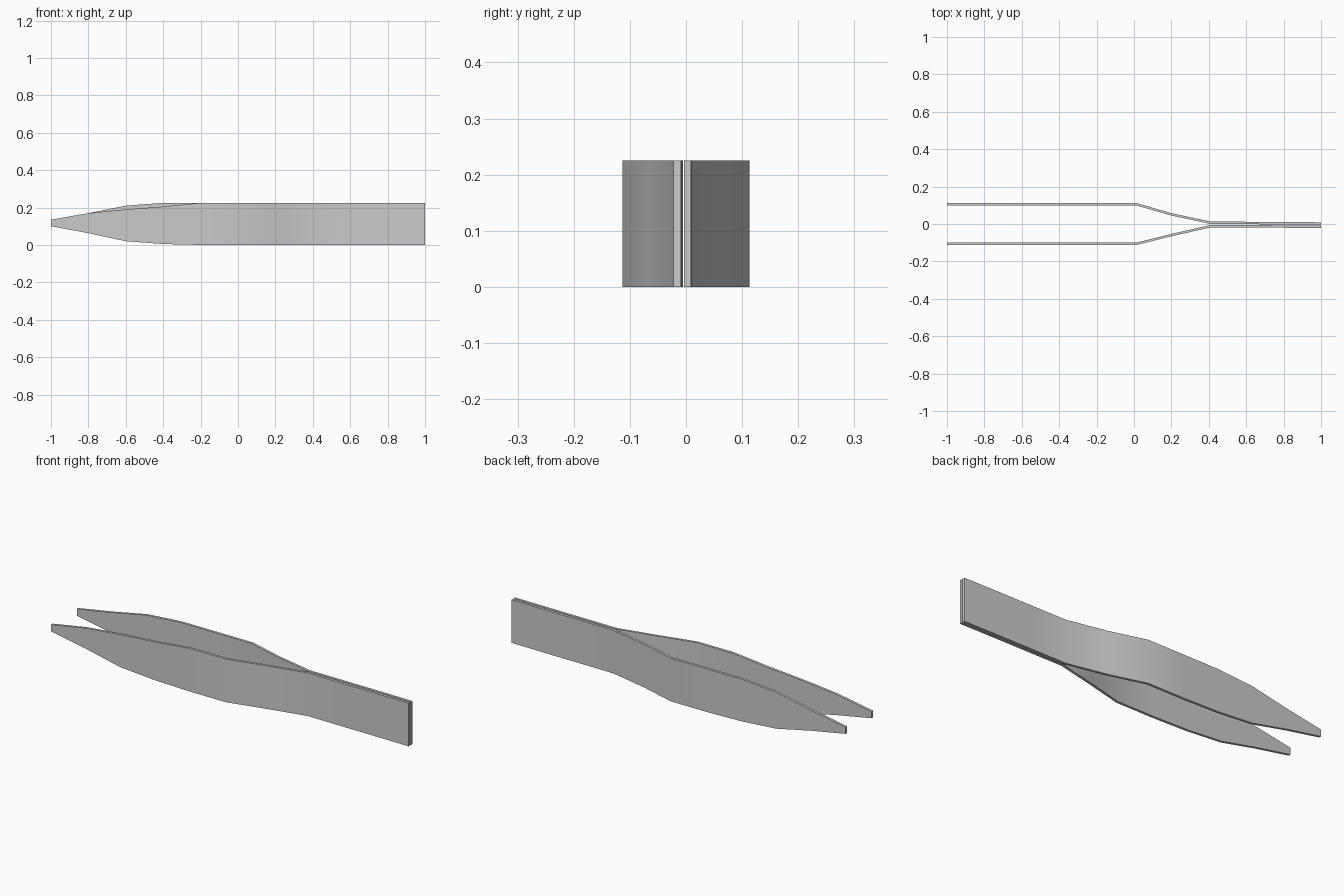
import bpy, bmesh

if "Cube" in bpy.data.objects:
    bpy.data.objects.remove(bpy.data.objects["Cube"])

THICK = 0.013

# Side outline shared by both arms: x, bottom z, top z
OUTLINE = [(-1.0, 0.10, 0.135), (-0.8, 0.063, 0.17), (-0.6, 0.02, 0.21),
           (-0.4, 0.005, 0.225), (-0.2, 0.0, 0.225), (0.01, 0.0, 0.225),
           (0.2, 0.0, 0.225), (0.41, 0.0, 0.225), (0.6, 0.0, 0.225),
           (0.8, 0.0, 0.225), (1.0, 0.0, 0.225)]


def arm(name, side, bend, top_trim):
    """Sheet-metal arm: a rectangular section swept through the stations."""
    bm = bmesh.new()
    rings = []
    for i, (x, z0, z1) in enumerate(OUTLINE):
        outer = side * (0.113 if i < 6 else bend[i - 6])
        inner = outer - side * THICK
        z1 -= top_trim.get(i, 0)
        rings.append([bm.verts.new(p) for p in
                      ((x, outer, z0), (x, outer, z1), (x, inner, z1), (x, inner, z0))])
    for a, b in zip(rings, rings[1:]):
        for k in range(4):
            n = (k + 1) % 4
            bm.faces.new((a[k], a[n], b[n], b[k]))
    bm.faces.new(rings[0])
    bm.faces.new(rings[-1])
    bmesh.ops.recalc_face_normals(bm, faces=bm.faces)
    mesh = bpy.data.meshes.new(name)
    bm.to_mesh(mesh)
    bm.free()
    ob = bpy.data.objects.new(name, mesh)
    bpy.context.collection.objects.link(ob)
    bpy.ops.object.select_all(action='DESELECT')
    ob.select_set(True)
    bpy.context.view_layer.objects.active = ob
    bpy.ops.object.shade_smooth_by_angle(angle=0.6)


# Rear arm, and front arm with its slightly lower top edge near the tip
arm("rear_arm", 1, [0.058, 0.013, 0.012, 0.011, 0.009], {})
arm("front_arm", -1, [0.066, 0.018, 0.019, 0.02, 0.022], {2: 0.02, 3: 0.02})
